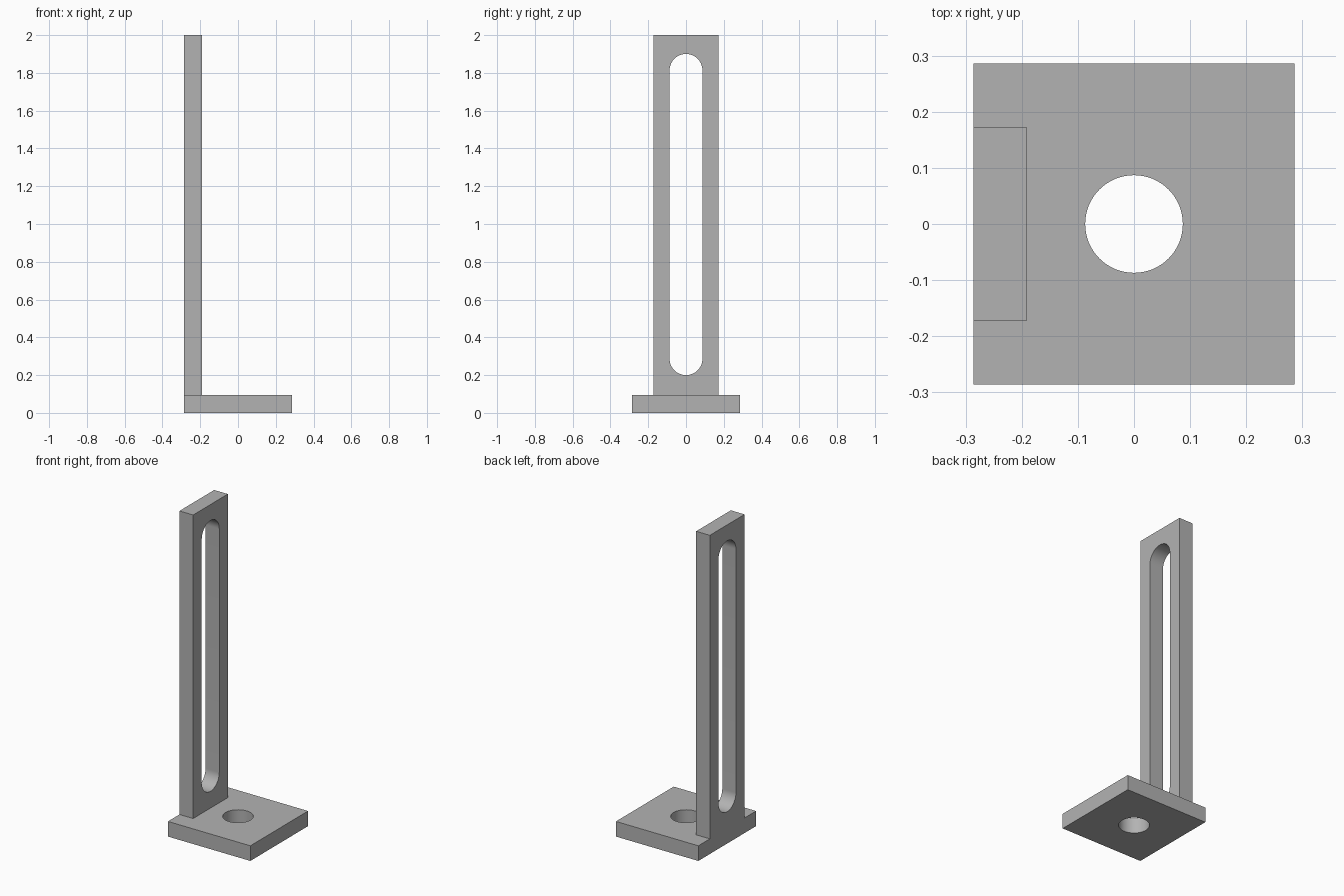
import bpy
import bmesh
from math import pi, sin, cos
from mathutils import Matrix, Vector

cube = bpy.data.objects.get("Cube")
if cube:
    bpy.data.objects.remove(cube)

HALF = 0.286      # half width of the square base
THICK = 0.095     # plate thickness
HOLE = 0.087      # radius of the round hole and of the slot ends
HEIGHT = 2.0

grey = bpy.data.materials.new("plain grey")
grey.use_nodes = True
colour = (0.45, 0.45, 0.45, 1)
grey.diffuse_color = colour
grey.node_tree.nodes["Principled BSDF"].inputs["Base Color"].default_value = colour


def rectangle(u0, u1, v0, v1):
    return [(u0, v0), (u1, v0), (u1, v1), (u0, v1)]


def slot(v0, v1, radius, steps=32):
    """Outline of a slot with round ends centred at v0 and v1 (a circle if equal)."""
    upper = [(radius * cos(pi * i / steps), v1 + radius * sin(pi * i / steps))
             for i in range(steps + 1)]
    lower = [(-u, v0 + v1 - v) for u, v in upper]
    return upper + lower if v1 > v0 else upper[:-1] + lower[:-1]


def pierced_plate(name, outline, opening, frame):
    """Plate filled between two outlines, extruded by THICK and placed by frame."""
    bm = bmesh.new()
    edges = []
    for loop in (outline, opening):
        verts = [bm.verts.new((u, v, 0)) for u, v in loop]
        edges += [bm.edges.new((a, b)) for a, b in zip(verts, verts[1:] + verts[:1])]
    bmesh.ops.triangle_fill(bm, edges=edges, use_beauty=True, normal=(0, 0, 1))
    ext = bmesh.ops.extrude_face_region(bm, geom=bm.faces[:], use_keep_orig=True)
    moved = [g for g in ext["geom"] if isinstance(g, bmesh.types.BMVert)]
    bmesh.ops.translate(bm, verts=moved, vec=(0, 0, THICK))
    bmesh.ops.transform(bm, matrix=frame, verts=bm.verts)
    bmesh.ops.recalc_face_normals(bm, faces=bm.faces)
    mesh = bpy.data.meshes.new(name)
    bm.to_mesh(mesh)
    bm.free()
    mesh.materials.append(grey)
    obj = bpy.data.objects.new(name, mesh)
    bpy.context.collection.objects.link(obj)
    bpy.ops.object.select_all(action="DESELECT")
    obj.select_set(True)
    bpy.context.view_layer.objects.active = obj
    bpy.ops.object.shade_smooth_by_angle(angle=pi / 6)


# Square base with a round hole
pierced_plate("base_plate", rectangle(-HALF, HALF, -HALF, HALF),
              slot(0, 0, HOLE), Matrix.Identity(4))

# Slotted upright on one edge: profile u -> y, v -> z, thickness -> x
stand = Matrix(((0, 0, 1, -HALF), (1, 0, 0, 0), (0, 1, 0, 0), (0, 0, 0, 1)))
pierced_plate("slotted_upright", rectangle(-0.172, 0.172, THICK, HEIGHT),
              slot(0.2 + HOLE, 1.9 - HOLE, HOLE), stand)
